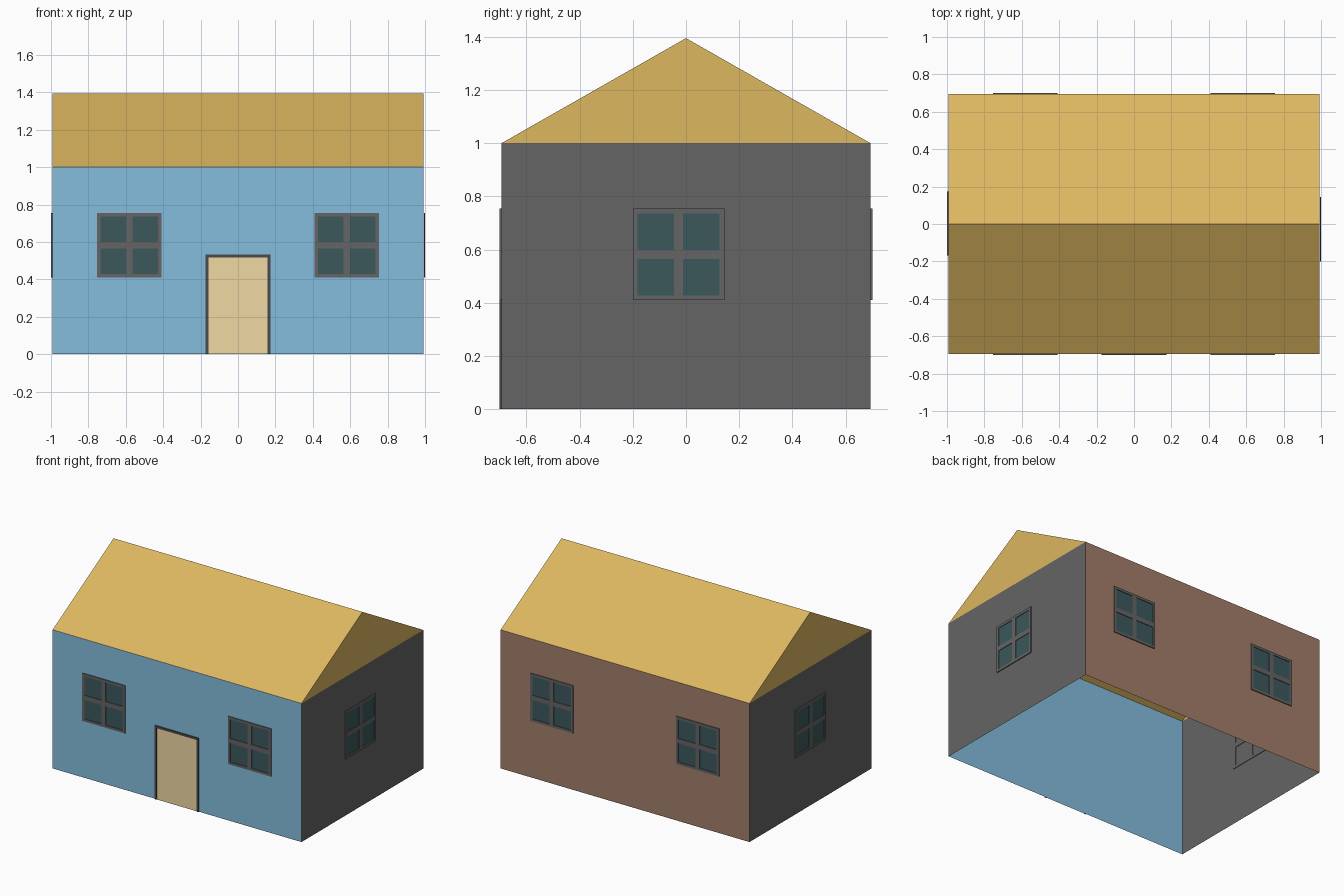
import bpy, bmesh
from math import pi
from mathutils import Matrix, Vector

if "Cube" in bpy.data.objects:
    bpy.data.objects.remove(bpy.data.objects["Cube"])

W, D, H, RIDGE = 0.993, 0.694, 1.0, 1.395   # half width, half depth, wall and ridge height


def material(name, r, g, b):
    def lin(c):
        c /= 255
        return c / 12.92 if c <= 0.04045 else ((c + 0.055) / 1.055) ** 2.4
    m = bpy.data.materials.new(name)
    m.diffuse_color = (lin(r), lin(g), lin(b), 1)
    m.use_nodes = True
    m.node_tree.nodes["Principled BSDF"].inputs["Base Color"].default_value = m.diffuse_color
    return m


BLUE = material("blue_wall", 133, 190, 222)
BROWN = material("brown_wall", 163, 126, 107)
GREY = material("grey_wall", 101, 101, 101)
GOLD = material("roof_gold", 221, 183, 96)
GLASS = material("glass", 60, 88, 92)
DARK = material("door_trim", 74, 74, 74)
BEIGE = material("door_panel", 240, 217, 164)


def make_object(name, bm, mat, matrix=Matrix()):
    me = bpy.data.meshes.new(name)
    bm.to_mesh(me)
    bm.free()
    me.materials.append(mat)
    ob = bpy.data.objects.new(name, me)
    ob.matrix_world = matrix
    bpy.context.collection.objects.link(ob)
    return ob


def panel(name, polys, mat):
    bm = bmesh.new()
    for p in polys:
        bm.faces.new([bm.verts.new(v) for v in p])
    bmesh.ops.remove_doubles(bm, verts=bm.verts, dist=1e-4)
    return make_object(name, bm, mat)


def box(bm, lo, hi):
    lo, hi = Vector(lo), Vector(hi)
    bmesh.ops.create_cube(bm, size=1, matrix=Matrix.Translation((lo + hi) / 2)
                          @ Matrix.Diagonal((*(hi - lo), 1)))


# Walls: open shells of single faces, no floor
def wall(name, a, b, mat):
    panel(name, [[(*a, 0), (*b, 0), (*b, H), (*a, H)]], mat)


wall("front_wall", (-W, -D), (W, -D), BLUE)
wall("right_wall", (W, -D), (W, D), GREY)
wall("back_wall", (W, D), (-W, D), BROWN)
wall("left_wall", (-W, D), (-W, -D), GREY)

# Gabled roof, hollow underneath
ridge_l, ridge_r = (-W, 0, RIDGE), (W, 0, RIDGE)
fl, fr, br, bl = (-W, -D, H), (W, -D, H), (W, D, H), (-W, D, H)
panel("roof", [[fl, fr, ridge_r, ridge_l], [br, bl, ridge_l, ridge_r],
               [fr, br, ridge_r], [bl, fl, ridge_l]], GOLD)


# Windows: square frame with a cross bar, panes slightly recessed
def window(name, pos, angle, back=-0.0005):
    s, edge, bar, out = 0.172, 0.018, 0.017, -0.007
    m = Matrix.Translation((*pos, 0.582)) @ Matrix.Rotation(angle, 4, 'Z')
    bars = [(-s, -s + edge), (-bar, bar), (s - edge, s)]
    bm = bmesh.new()
    for a, b in bars:
        box(bm, (a, out, -s), (b, back, s))
        for c, d in ((-s + edge, -bar), (bar, s - edge)):
            box(bm, (c, out, a), (d, back, b))
    make_object(name + "_frame", bm, GREY, m)
    bm = bmesh.new()
    i, y = s - edge / 2, -0.0025
    bm.faces.new([bm.verts.new(v) for v in
                  ((-i, y, -i), (i, y, -i), (i, y, i), (-i, y, i))])
    make_object(name + "_glass", bm, GLASS, m)


for side, x in (("left", -0.582), ("right", 0.582)):
    window("front_window_" + side, (x, -D), 0)
    window("back_window_" + side, (x, D), pi)
window("right_window", (W, -0.028), pi / 2)
window("left_window", (-W, 0.003), -pi / 2, back=0.004)

# Door: thin trim around a beige panel
bm = bmesh.new()
for x0, x1 in ((-0.174, -0.158), (0.158, 0.174)):
    box(bm, (x0, -D - 0.007, 0), (x1, -D - 0.0005, 0.532))
box(bm, (-0.158, -D - 0.007, 0.516), (0.158, -D - 0.0005, 0.532))
make_object("door_frame", bm, DARK)
y = -D - 0.003
panel("door", [[(-0.158, y, 0), (0.158, y, 0), (0.158, y, 0.516), (-0.158, y, 0.516)]], BEIGE)
